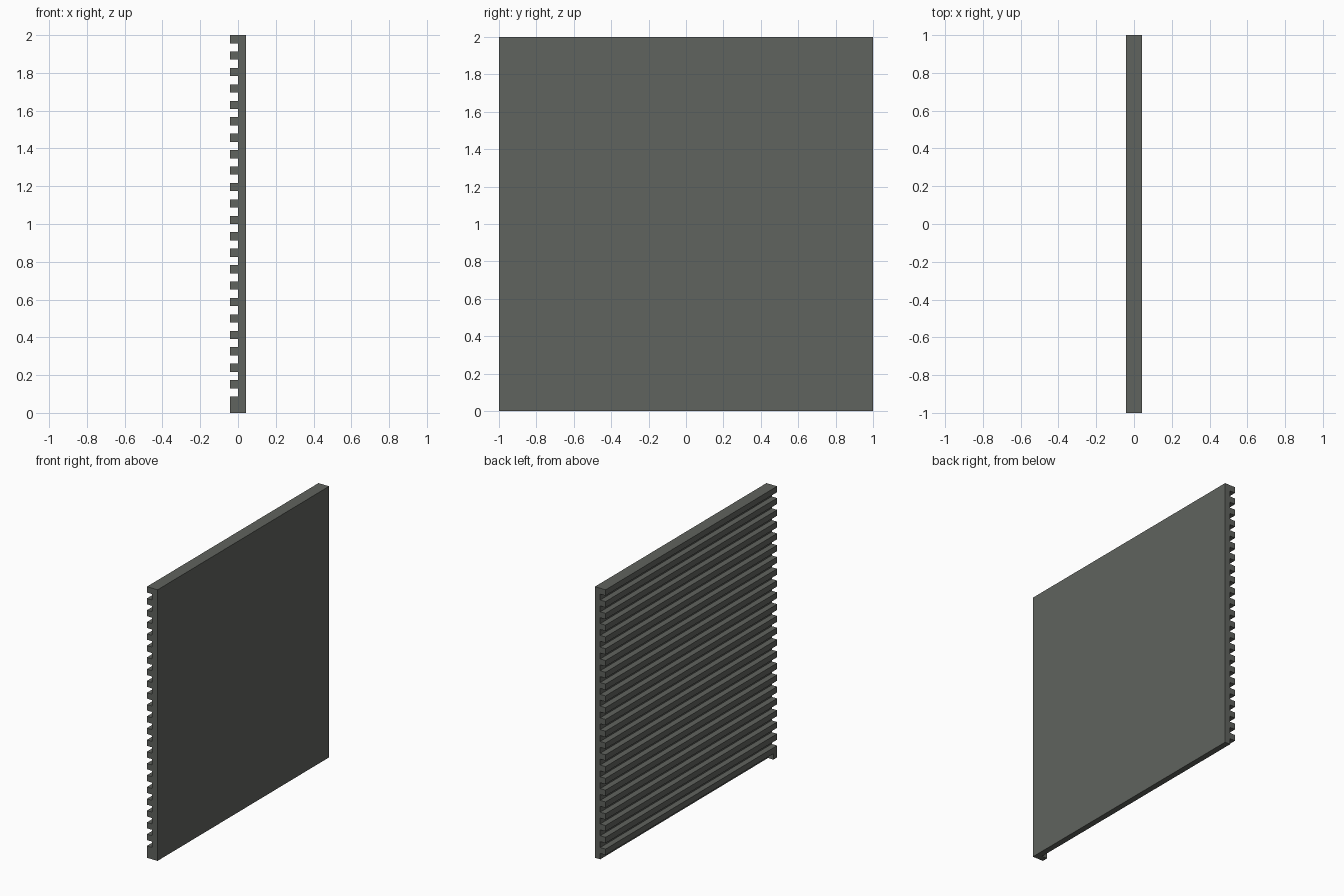
import bpy, bmesh

if "Cube" in bpy.data.objects:
    bpy.data.objects.remove(bpy.data.objects["Cube"])

U = 2 / 46  # one block unit

mat = bpy.data.materials.new("dark grey")
mat.diffuse_color = (0.117, 0.125, 0.112, 1)
mat.use_nodes = True
mat.node_tree.nodes["Principled BSDF"].inputs["Base Color"].default_value = mat.diffuse_color

bm = bmesh.new()

# Stepped side profile: plain plate on +x, square ribs on -x
profile = [(U, 0), (U, 2), (-U, 2)]
for i in range(22):
    top = 2 - 2 * U * i
    profile += [(-U, top - U), (0, top - U), (0, top - 2 * U), (-U, top - 2 * U)]
profile += [(-U, U), (0, U), (0, 0)]

# Extrude the profile across the full width
face = bm.faces.new([bm.verts.new((x, -1, z)) for x, z in profile])
ext = bmesh.ops.extrude_face_region(bm, geom=[face])
moved = [v for v in ext["geom"] if isinstance(v, bmesh.types.BMVert)]
bmesh.ops.translate(bm, verts=moved, vec=(0, 2, 0))
bmesh.ops.recalc_face_normals(bm, faces=bm.faces[:])

mesh = bpy.data.meshes.new("ribbed_panel")
bm.to_mesh(mesh)
bm.free()
mesh.materials.append(mat)
panel = bpy.data.objects.new("ribbed_panel", mesh)
bpy.context.collection.objects.link(panel)

# Single small block in the open bottom groove at the front corner
bpy.ops.mesh.primitive_cube_add(size=U, location=(-U / 2, -1 + U / 2, U / 2))
foot = bpy.context.object
foot.name = "corner_foot"
foot.data.materials.append(mat)
